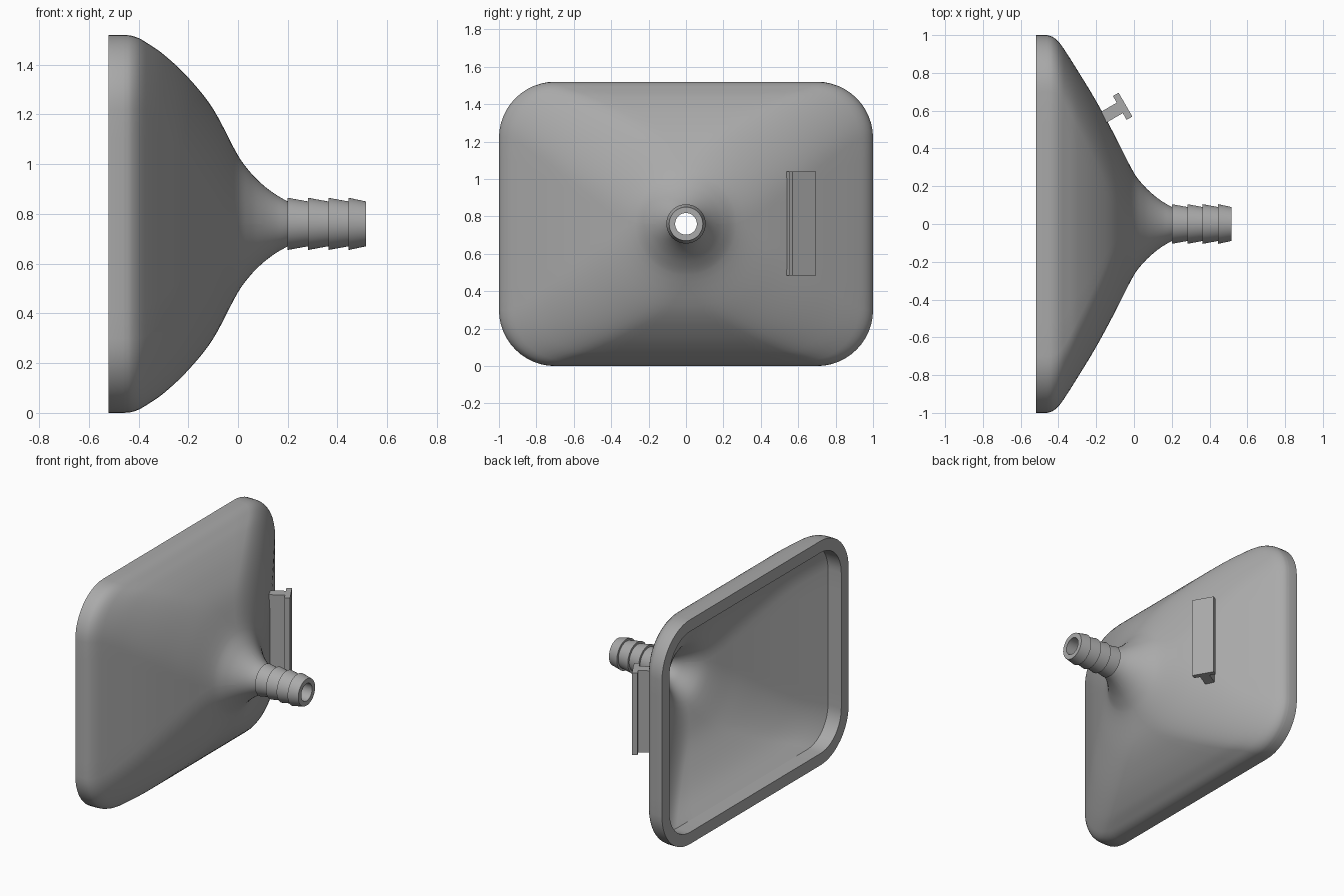
import bpy, bmesh
from math import pi, cos, sin
from mathutils import Vector, Matrix

cube = bpy.data.objects.get("Cube")
if cube:
    bpy.data.objects.remove(cube)

CZ = 0.76      # height of the nozzle axis
BORE = 0.058   # nozzle bore radius

grey = bpy.data.materials.new("plain grey")
grey.use_nodes = True
grey.diffuse_color = (0.4, 0.4, 0.4, 1)
grey.node_tree.nodes["Principled BSDF"].inputs["Base Color"].default_value = (0.4, 0.4, 0.4, 1)


def finish(name, bm, smooth=True):
    bmesh.ops.recalc_face_normals(bm, faces=bm.faces[:])
    mesh = bpy.data.meshes.new(name)
    bm.to_mesh(mesh)
    bm.free()
    mesh.materials.append(grey)
    obj = bpy.data.objects.new(name, mesh)
    bpy.context.collection.objects.link(obj)
    if smooth:
        bpy.ops.object.select_all(action='DESELECT')
        obj.select_set(True)
        bpy.context.view_layer.objects.active = obj
        bpy.ops.object.shade_smooth_by_angle(angle=pi / 6)
    return obj


def section(x, a, b, r, arc=12, flat=8):
    """Rounded rectangle across x: half width a, half height b, corner radius r."""
    r = min(r, a, b)
    corners = []
    for q, (sy, sz) in enumerate(((1, 1), (-1, 1), (-1, -1), (1, -1))):
        angles = [(q + i / arc) * pi / 2 for i in range(arc + 1)]
        corners.append([Vector((x, sy * (a - r) + r * cos(t), CZ + sz * (b - r) + r * sin(t)))
                        for t in angles])
    ring = []
    for q in range(4):
        end, start = corners[q][-1], corners[(q + 1) % 4][0]
        ring += corners[q] + [end.lerp(start, i / flat) for i in range(1, flat)]
    return ring


def loft(name, sections):
    """Skin a closed loop of sections."""
    bm = bmesh.new()
    rings = [[bm.verts.new(p) for p in section(*s)] for s in sections]
    n = len(rings[0])
    for k, ring in enumerate(rings):
        after = rings[(k + 1) % len(rings)]
        for i in range(n):
            j = (i + 1) % n
            bm.faces.new((ring[i], ring[j], after[j], after[i]))
    bmesh.ops.remove_doubles(bm, verts=bm.verts[:], dist=1e-5)
    return finish(name, bm)


def spline(points, steps=5):
    """Smooth curve through points, with tangents scaled to the x spacing."""
    pts = [Vector(p) for p in points]
    last = len(pts) - 1

    def slope(i):
        lo, hi = max(i - 1, 0), min(i + 1, last)
        return (pts[hi] - pts[lo]) / (pts[hi][0] - pts[lo][0])

    out = []
    for i in range(last):
        p, q = pts[i], pts[i + 1]
        h = q[0] - p[0]
        m, n = slope(i) * h, slope(i + 1) * h
        for s in range(steps):
            t = s / steps
            out.append(p * (2*t**3 - 3*t**2 + 1) + m * (t**3 - 2*t**2 + t)
                       + q * (3*t**2 - 2*t**3) + n * (t**3 - t**2))
    return out + [pts[-1]]


# Hood: rounded rectangular rim flowing into a round neck (x, half width, half height, radius)
rim = [(-0.52, 1.0, 0.76, 0.3)]
shoulder = spline([(-0.46, 1.0, 0.76, 0.3), (-0.43, 0.99, 0.757, 0.295),
                   (-0.40, 0.965, 0.747, 0.285), (-0.37, 0.925, 0.73, 0.28),
                   (-0.30, 0.815, 0.682, 0.3), (-0.20, 0.65, 0.588, 0.33),
                   (-0.10, 0.465, 0.462, 0.34), (0.0, 0.27, 0.275, 0.275),
                   (0.05, 0.205, 0.207, 0.207), (0.10, 0.157, 0.157, 0.157),
                   (0.15, 0.119, 0.119, 0.119), (0.20, 0.09, 0.09, 0.09)])
cavity = spline([(-0.42, 0.92, 0.68, 0.22), (-0.30, 0.727, 0.597, 0.23),
                 (-0.20, 0.56, 0.5, 0.25), (-0.10, 0.38, 0.375, 0.26),
                 (0.0, 0.195, 0.195, 0.195), (0.10, 0.1, 0.1, 0.1),
                 (0.16, 0.066, 0.066, 0.066), (0.20, BORE, BORE, BORE)])
lip = [(-0.52, 0.92, 0.68, 0.22)]
loft("suction_hood", rim + [tuple(s) for s in shoulder]
     + [tuple(s) for s in reversed(cavity)] + lip)

# Barbed hose nozzle: four tapered rings around the bore
edges = (0.20, 0.282, 0.363, 0.445, 0.515)
profile = []
for x0, x1 in zip(edges, edges[1:]):
    profile += [(x0, 0.105), (x1, 0.09)]
profile += [(edges[-1], BORE), (edges[0], BORE)]
loft("hose_nozzle", [(x, r, r, r) for x, r in profile])

# T-shaped mounting rail on the sloping left side
outline = [(-0.18, -0.032), (-0.035, -0.032), (-0.035, -0.073), (0, -0.073),
           (0, 0.073), (-0.035, 0.073), (-0.035, 0.032), (-0.18, 0.032)]
bm = bmesh.new()
base = bm.faces.new([bm.verts.new((u, v, 0)) for u, v in outline])
top = bmesh.ops.extrude_face_region(bm, geom=[base])["geom"]
bmesh.ops.translate(bm, vec=(0, 0, 0.555),
                    verts=[g for g in top if isinstance(g, bmesh.types.BMVert)])
bm.transform(Matrix.Translation((-0.045, 0.632, 0.485)) @ Matrix.Rotation(pi / 6, 4, 'Z'))
finish("mounting_rail", bm, smooth=False)
